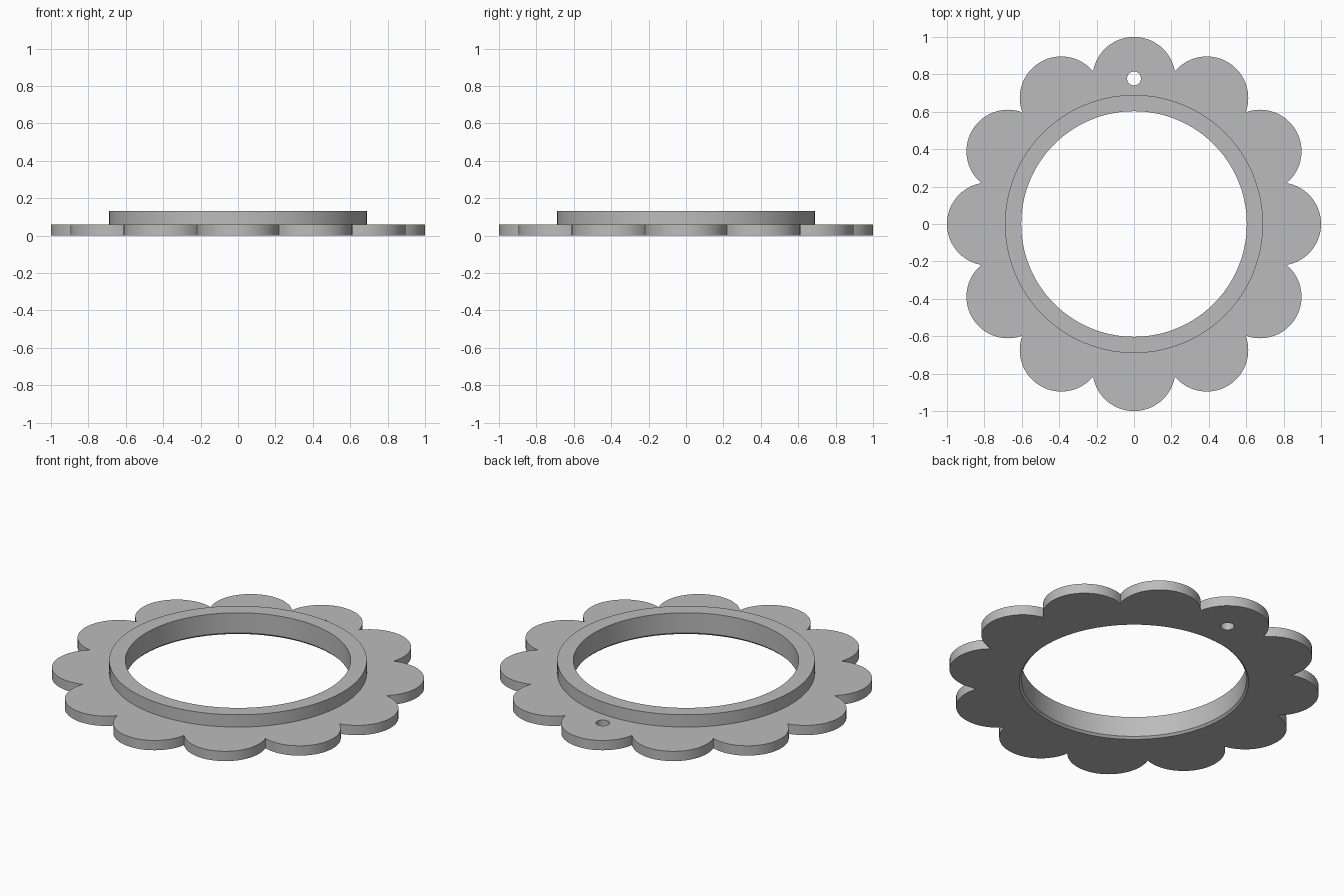
import bpy
import bmesh
from math import sin, cos, pi, sqrt, atan2, radians

PETALS = 12
PETAL_CENTRE, PETAL_RADIUS = 0.778, 0.222
PLATE_TOP, RING_TOP = 0.058, 0.131
INNER, OUTER, CHAMFER = 0.603, 0.69, 0.012
PIN_RADIUS = 0.037

cube = bpy.data.objects.get("Cube")
if cube:
    bpy.data.objects.remove(cube, do_unlink=True)

grey = bpy.data.materials.new("plain grey")
grey.use_nodes = True
colour = (0.5, 0.5, 0.5, 1)
grey.diffuse_color = colour
grey.node_tree.nodes["Principled BSDF"].inputs["Base Color"].default_value = colour


def circle(radius, cx=0, cy=0, steps=128):
    return [(cx + radius * cos(2 * pi * i / steps), cy + radius * sin(2 * pi * i / steps))
            for i in range(steps)]


def scallops(steps=32):
    """Outline of overlapping petal circles, each arc running cusp to cusp."""
    half = pi / PETALS
    side = PETAL_CENTRE * sin(half)
    cusp = PETAL_CENTRE * cos(half) + sqrt(PETAL_RADIUS ** 2 - side ** 2)
    sweep = atan2(cusp * sin(half), cusp * cos(half) - PETAL_CENTRE)
    points = []
    for p in range(PETALS):
        a = 2 * half * p
        for i in range(steps):
            b = a - sweep + 2 * sweep * i / steps
            points.append((PETAL_CENTRE * cos(a) + PETAL_RADIUS * cos(b),
                           PETAL_CENTRE * sin(a) + PETAL_RADIUS * sin(b)))
    return points


bm = bmesh.new()


def loop(points, z):
    verts = [bm.verts.new((x, y, z)) for x, y in points]
    edges = [bm.edges.new((v, verts[i - 1])) for i, v in enumerate(verts)]
    return verts, edges


def wall(low, high):
    a, b = low[0], high[0]
    for i in range(len(a)):
        bm.faces.new((a[i - 1], a[i], b[i], b[i - 1]))


def cap(*loops):
    bmesh.ops.triangle_fill(bm, use_beauty=True, edges=[e for l in loops for e in l[1]])


# Scalloped rim and pin hole
rim = [loop(scallops(), z) for z in (0, PLATE_TOP)]
pin = [loop(circle(PIN_RADIUS, 0, PETAL_CENTRE, 32), z) for z in (0, PLATE_TOP)]
wall(*rim)
wall(*pin)

# Chamfered bore and raised collar
profile = [(INNER + CHAMFER, 0), (INNER, CHAMFER), (INNER, RING_TOP),
           (OUTER, RING_TOP), (OUTER, PLATE_TOP)]
collar = [loop(circle(r), z) for r, z in profile]
for low, high in zip(collar, collar[1:]):
    wall(low, high)

# Flat underside and petal tops
cap(rim[0], pin[0], collar[0])
cap(rim[1], pin[1], collar[-1])
bmesh.ops.recalc_face_normals(bm, faces=bm.faces)

mesh = bpy.data.meshes.new("scalloped_ring")
bm.to_mesh(mesh)
bm.free()
mesh.materials.append(grey)
ring = bpy.data.objects.new("scalloped_ring", mesh)
bpy.context.collection.objects.link(ring)
bpy.ops.object.select_all(action='DESELECT')
ring.select_set(True)
bpy.context.view_layer.objects.active = ring
bpy.ops.object.shade_smooth_by_angle(angle=radians(30))
